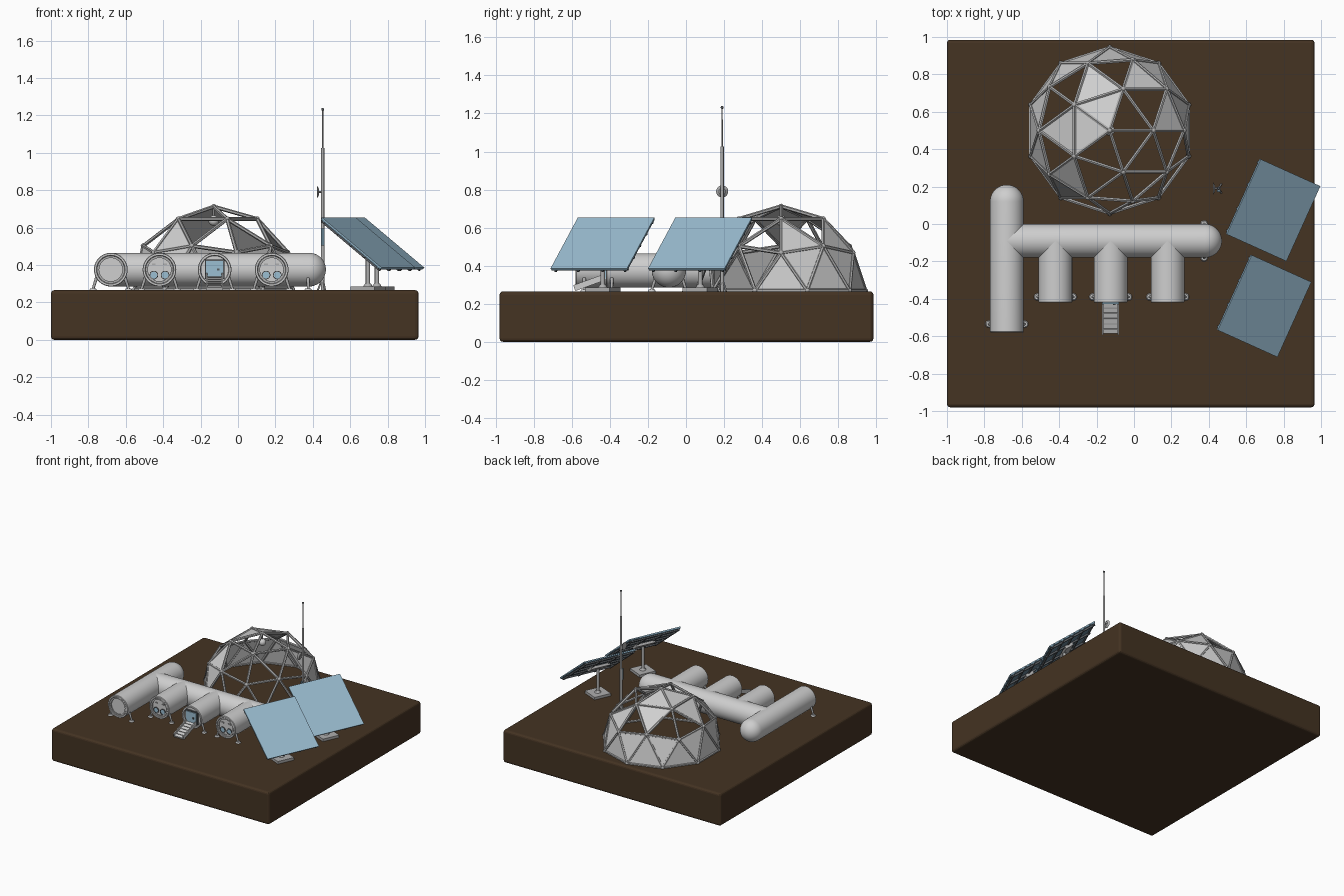
import bpy, bmesh, math
from mathutils import Vector, Matrix, Euler

if "Cube" in bpy.data.objects:
    bpy.data.objects.remove(bpy.data.objects["Cube"])

G = 0.265  # ground level


def material(name, rgb):
    m = bpy.data.materials.new(name)
    m.diffuse_color = (*rgb, 1)
    m.use_nodes = True
    m.node_tree.nodes["Principled BSDF"].inputs["Base Color"].default_value = m.diffuse_color
    return m


SOIL = material("brown soil", (0.058, 0.033, 0.016))
HULL = material("light grey hull", (0.62, 0.62, 0.62))
METAL = material("mid grey metal", (0.42, 0.42, 0.42))
DARK = material("dark grey trim", (0.10, 0.11, 0.12))
BLUE = material("pale blue panel", (0.33, 0.52, 0.65))
BACK = material("slate blue backing", (0.12, 0.20, 0.26))


def finish(name, bm, mat, smooth=False):
    bmesh.ops.recalc_face_normals(bm, faces=bm.faces)
    me = bpy.data.meshes.new(name)
    bm.to_mesh(me)
    bm.free()
    ob = bpy.data.objects.new(name, me)
    bpy.context.collection.objects.link(ob)
    me.materials.append(mat)
    if smooth:
        bpy.ops.object.select_all(action='DESELECT')
        ob.select_set(True)
        bpy.context.view_layer.objects.active = ob
        bpy.ops.object.shade_smooth_by_angle(angle=math.radians(35))
    return ob


def boxes(name, items, mat, frame=Matrix()):
    """items: (centre, size) pairs placed inside a shared frame."""
    bm = bmesh.new()
    for c, s in items:
        m = frame @ Matrix.Translation(c) @ Matrix.Diagonal((*s, 1))
        bmesh.ops.create_cube(bm, size=1, matrix=m)
    return finish(name, bm, mat)


def rods(name, items, mat, sides=12):
    """items: (start, end, start radius, end radius)."""
    bm = bmesh.new()
    for a, b, r1, r2 in items:
        a, b = Vector(a), Vector(b)
        d = b - a
        m = Matrix.Translation((a + b) / 2) @ d.to_track_quat('Z', 'Y').to_matrix().to_4x4()
        bmesh.ops.create_cone(bm, cap_ends=True, segments=sides, radius1=r1,
                              radius2=r2, depth=d.length, matrix=m)
    return finish(name, bm, mat, sides > 8)


def lathe(name, profile, loc, axis, mat, n=40):
    """Revolve (radius, distance) points around an axis."""
    bm = bmesh.new()
    m = Matrix.Translation(loc) @ Vector(axis).to_track_quat('Z', 'Y').to_matrix().to_4x4()
    vs = [bm.verts.new(m @ Vector((r, 0, t))) for r, t in profile]
    es = [bm.edges.new(p) for p in zip(vs, vs[1:])]
    bmesh.ops.spin(bm, geom=vs + es, cent=loc, axis=m.to_3x3() @ Vector((0, 0, 1)),
                   angle=2 * math.pi, steps=n)
    bmesh.ops.remove_doubles(bm, verts=bm.verts, dist=1e-5)
    return finish(name, bm, mat, True)


# Ground block with softly rounded edges
ground = boxes("ground_block", [((-0.0175, 0.0025, G / 2), (1.965, 1.965, G))], SOIL)
bev = ground.modifiers.new("rounded_edges", 'BEVEL')
bev.width, bev.segments = 0.018, 3

# Habitat tubes
R, ZC = 0.09, 0.375
RIM = [(0, 0.012), (0.074, 0.012), (0.077, 0), (0.087, 0), (R, 0.004)]


def dome_end(length):
    return [(R * math.cos(i * math.pi / 20), length + R * math.sin(i * math.pi / 20))
            for i in range(10)] + [(0, length + R)]


lathe("left_tube", RIM + dome_end(0.70), (-0.68, -0.58, ZC), (0, 1, 0), HULL)
lathe("main_tube", [(0, 0), (R, 0)] + dome_end(1.06), (-0.68, -0.09, ZC), (1, 0, 0), HULL)
BRANCHES = {"left": -0.42, "middle": -0.125, "right": 0.18}
for side, x in BRANCHES.items():
    lathe(side + "_branch_tube", RIM + [(R, 0.33), (0, 0.33)], (x, -0.42, ZC), (0, 1, 0), HULL)


def ring(name, c, r, mat):
    lathe(name, [(r, 0), (r, 0.008), (r * 0.84, 0.008), (r * 0.84, 0), (r, 0)],
          c, (0, -1, 0), mat, 32)


ring("left_tube_end_ring", (-0.68, -0.569, ZC), 0.074, METAL)
# Porthole ends on the outer branches
for side in ("left", "right"):
    x = BRANCHES[side]
    ring(side + "_end_ring", (x, -0.409, ZC), 0.074, METAL)
    for s in (-1, 1):
        c = Vector((x + s * 0.03, -0.409, 0.346))
        tag = side + ("_inner" if s < 0 else "_outer")
        lathe(tag + "_porthole_glass", [(0, 0.005), (0.018, 0.005), (0.018, 0)], c, (0, -1, 0), BLUE, 20)
        ring(tag + "_porthole_rim", c, 0.023, DARK)
    boxes(side + "_end_handles", [((x + s * 0.03, -0.411, 0.405), (0.02, 0.008, 0.008))
                                  for s in (-1, 1)], METAL)

# Airlock door and ramp on the middle branch
dx = BRANCHES["middle"]
boxes("door_frame", [((dx, -0.412, 0.376), (0.104, 0.018, 0.104))], DARK)
boxes("door_panel", [((dx, -0.423, 0.376), (0.09, 0.008, 0.09))], BLUE)
boxes("door_handle", [((dx + 0.02, -0.429, 0.376), (0.012, 0.006, 0.012))], DARK)
ramp = Matrix.Translation((dx, -0.503, 0.303)) @ Euler((math.radians(20), 0, 0)).to_matrix().to_4x4()
boxes("ramp", [((0, 0, 0), (0.09, 0.172, 0.014))]
      + [((s * 0.042, 0, 0.012), (0.008, 0.172, 0.026)) for s in (-1, 1)], HULL, ramp)
boxes("ramp_treads", [((0, -0.06 + i * 0.03, 0.009), (0.07, 0.006, 0.005)) for i in range(5)],
      METAL, ramp)

# Support feet: a slanted leg and a round pad
FEET = [(x + s * 0.075, y, s * 0.02, 0) for x, y in
        [(-0.68, -0.535)] + [(x, -0.39) for x in BRANCHES.values()] for s in (-1, 1)]
FEET += [(0.375, -0.09 + s * 0.07, 0, s * 0.02) for s in (-1, 1)]
rods("support_legs", [((x, y, 0.335), (x + a, y + b, G + 0.008), 0.009, 0.007)
                      for x, y, a, b in FEET], METAL)
rods("foot_pads", [((x + a, y + b, G - 0.002), (x + a, y + b, G + 0.01), 0.021, 0.015)
                   for x, y, a, b in FEET], HULL, 16)

# Geodesic dome: half icosphere, struts on edges, some panels left open
DC = Vector((-0.13, 0.5, G + 0.004))
bm = bmesh.new()
bmesh.ops.create_icosphere(bm, subdivisions=2, radius=0.443)
bmesh.ops.delete(bm, geom=[v for v in bm.verts if v.co.z < -0.01], context='VERTS')
bmesh.ops.translate(bm, vec=DC, verts=bm.verts)
rods("dome_struts", [(e.verts[0].co, e.verts[1].co, 0.0105, 0.0105) for e in bm.edges], METAL, 6)
hubs = bmesh.new()
for v in bm.verts:
    bmesh.ops.create_icosphere(hubs, subdivisions=2, radius=0.014, matrix=Matrix.Translation(v.co))
finish("dome_hubs", hubs, METAL, True)


def is_open(f):
    p = (f.calc_center_median() - DC) / 0.443
    a = math.degrees(math.atan2(p.y, p.x)) % 360
    if p.z > 0.68:
        return not 100 < a < 190
    if p.z > 0.45:
        return min(abs(a - k) for k in (13, 59, 229)) > 8
    return 238 < a < 345


bmesh.ops.delete(bm, geom=[f for f in bm.faces if is_open(f)], context='FACES')
skin = finish("dome_panels", bm, HULL)
sol = skin.modifiers.new("thickness", 'SOLIDIFY')
sol.thickness, sol.offset = 0.006, 0
top = DC + Vector((0, 0, 0.443))
rods("dome_lamp_stem", [(top, top - Vector((0, 0, 0.06)), 0.005, 0.005)], METAL)
lathe("dome_lamp", [(0.028 * math.sin(i * math.pi / 10), -0.028 * math.cos(i * math.pi / 10))
                    for i in range(11)], top - Vector((0, 0, 0.075)), (0, 0, 1), HULL, 20)

# Tilted solar arrays on posts
S = 0.441
for tag, x, y in (("rear", 0.743, 0.075), ("front", 0.695, -0.4375)):
    yaw = Matrix.Rotation(math.radians(-24.3), 4, 'Z')
    frame = Matrix.Translation((x, y, 0.515)) @ yaw @ Matrix.Rotation(math.radians(37.5), 4, 'Y')
    boxes(tag + "_solar_face", [((0, 0, 0.003), (S, S, 0.006))], BLUE, frame)
    boxes(tag + "_solar_back", [((0, 0, -0.004), (S - 0.004, S - 0.004, 0.008))], BACK, frame)
    ribs = [((k, 0, -0.012), (0.012, S - 0.01, 0.012)) for k in (-0.2, -0.1, 0, 0.1, 0.2)]
    ribs += [((0, k, -0.014), (S - 0.01, 0.012, 0.014)) for k in (-0.2, -0.07, 0.07, 0.2)]
    boxes(tag + "_solar_ribs", ribs, DARK, frame)
    boxes(tag + "_solar_mount", [((0, 0, -0.025), (0.07, 0.16, 0.02))], METAL, frame)
    boxes(tag + "_solar_base", [((0, 0, 0), (0.14, 0.14, 0.022))], METAL,
          Matrix.Translation((x, y, G + 0.01)) @ yaw)
    rods(tag + "_solar_post", [((x, y, G), (x, y, 0.5), 0.012, 0.012),
                               ((x, y, G + 0.02), (x, y, G + 0.035), 0.025, 0.016)], METAL, 16)

# Antenna mast with tripod foot, small dish and control boxes
ax, ay = 0.453, 0.19
rods("antenna_mast", [((ax, ay, G), (ax, ay, 0.60), 0.010, 0.010),
                      ((ax, ay, 0.60), (ax, ay, 1.025), 0.0085, 0.0085),
                      ((ax, ay, 1.02), (ax, ay, 1.23), 0.0035, 0.003)], METAL)
tri = [(ax + 0.026 * math.cos(t), ay + 0.026 * math.sin(t))
       for t in (math.radians(d) for d in (60, 180, 300))]
rods("antenna_tripod", [((px, py, G), (ax, ay, G + 0.07), 0.005, 0.004) for px, py in tri], METAL)
lathe("antenna_tip", [(0.008 * math.sin(i * math.pi / 8), -0.008 * math.cos(i * math.pi / 8))
                      for i in range(9)], (ax, ay, 1.232), (0, 0, 1), DARK, 16)
rods("antenna_dish", [((ax - 0.005, ay, 0.79), (ax - 0.022, ay, 0.79), 0.005, 0.005),
                      ((ax - 0.02, ay, 0.79), (ax - 0.03, ay, 0.79), 0.018, 0.032)], METAL, 20)
boxes("antenna_box", [((ax, ay - 0.013, 0.55), (0.018, 0.014, 0.09))], BACK)
